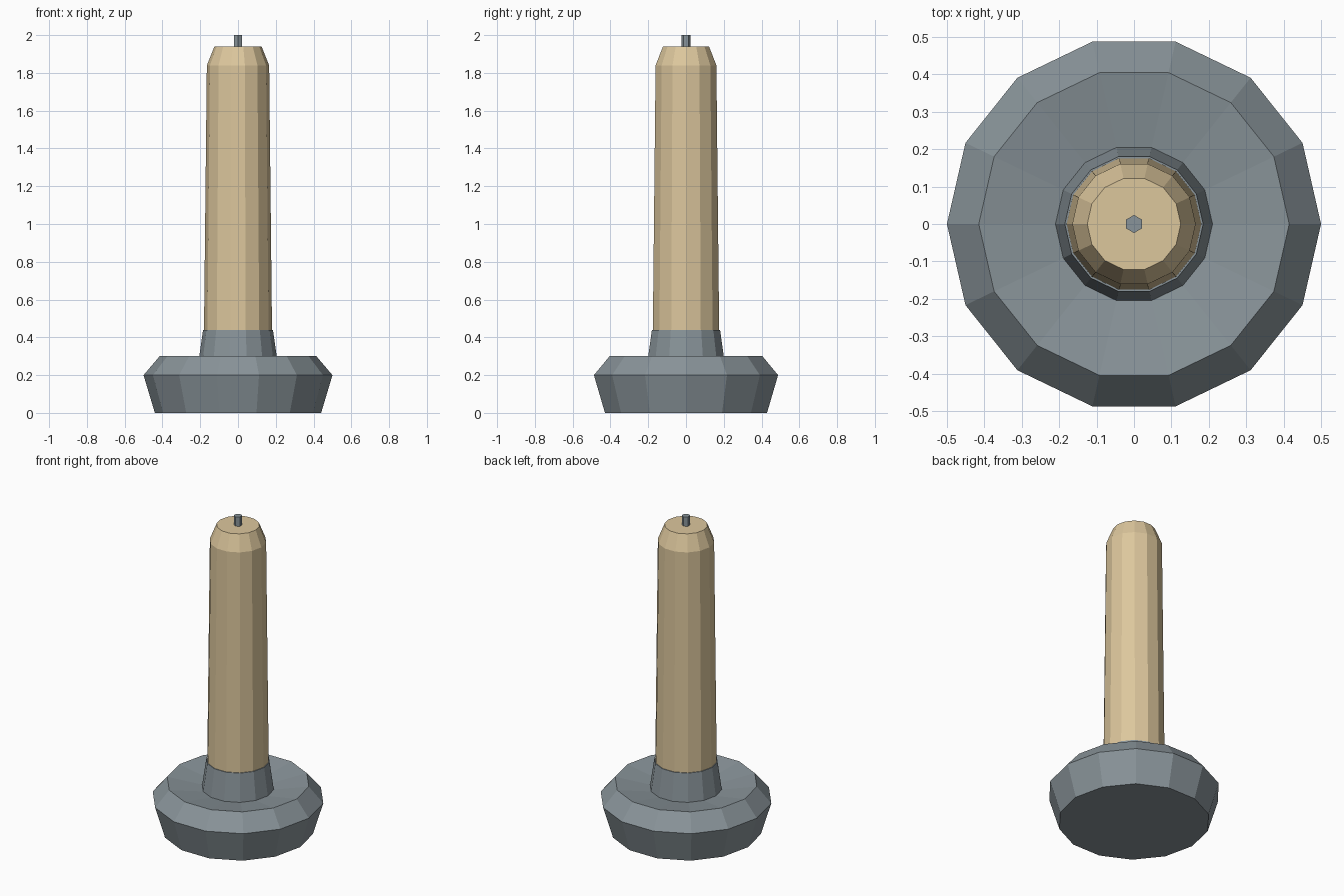
import bpy
import bmesh
from math import cos, sin, tau

cube = bpy.data.objects.get("Cube")
if cube:
    bpy.data.objects.remove(cube, do_unlink=True)


def make_material(name, rgb):
    mat = bpy.data.materials.new(name)
    mat.use_nodes = True
    mat.diffuse_color = (*rgb, 1)
    mat.node_tree.nodes["Principled BSDF"].inputs["Base Color"].default_value = (*rgb, 1)
    return mat


def lathe(name, profile, sides, mat, turn=0.0):
    """Faceted solid from (radius, height) rings, capped at both ends."""
    bm = bmesh.new()
    rings = []
    for r, z in profile:
        angles = [turn + tau * i / sides for i in range(sides)]
        rings.append([bm.verts.new((r * cos(a), r * sin(a), z)) for a in angles])
    for low, high in zip(rings, rings[1:]):
        for i in range(sides):
            j = (i + 1) % sides
            bm.faces.new((low[i], low[j], high[j], high[i]))
    bm.faces.new(rings[0][::-1])
    bm.faces.new(rings[-1])
    mesh = bpy.data.meshes.new(name)
    bm.to_mesh(mesh)
    bm.free()
    mesh.materials.append(mat)
    obj = bpy.data.objects.new(name, mesh)
    bpy.context.collection.objects.link(obj)
    return obj


metal = make_material("grey metal", (0.25, 0.295, 0.32))
wax = make_material("cream wax", (0.72, 0.57, 0.335))

SIDES = 14

# Holder: flared foot, bevelled rim, shallow dish and tapered cup
lathe("candle_holder",
      [(0.44, 0), (0.5, 0.2), (0.415, 0.3), (0.21, 0.265), (0.185, 0.44)],
      SIDES, metal)

# Candle: slightly tapered shaft with a bevelled shoulder
lathe("candle", [(0.18, 0.44), (0.165, 1.84), (0.125, 1.94)], SIDES, wax)

# Wick: small hexagonal stub
lathe("wick", [(0.024, 1.94), (0.024, 2.0)], 6, metal, turn=tau / 12)
